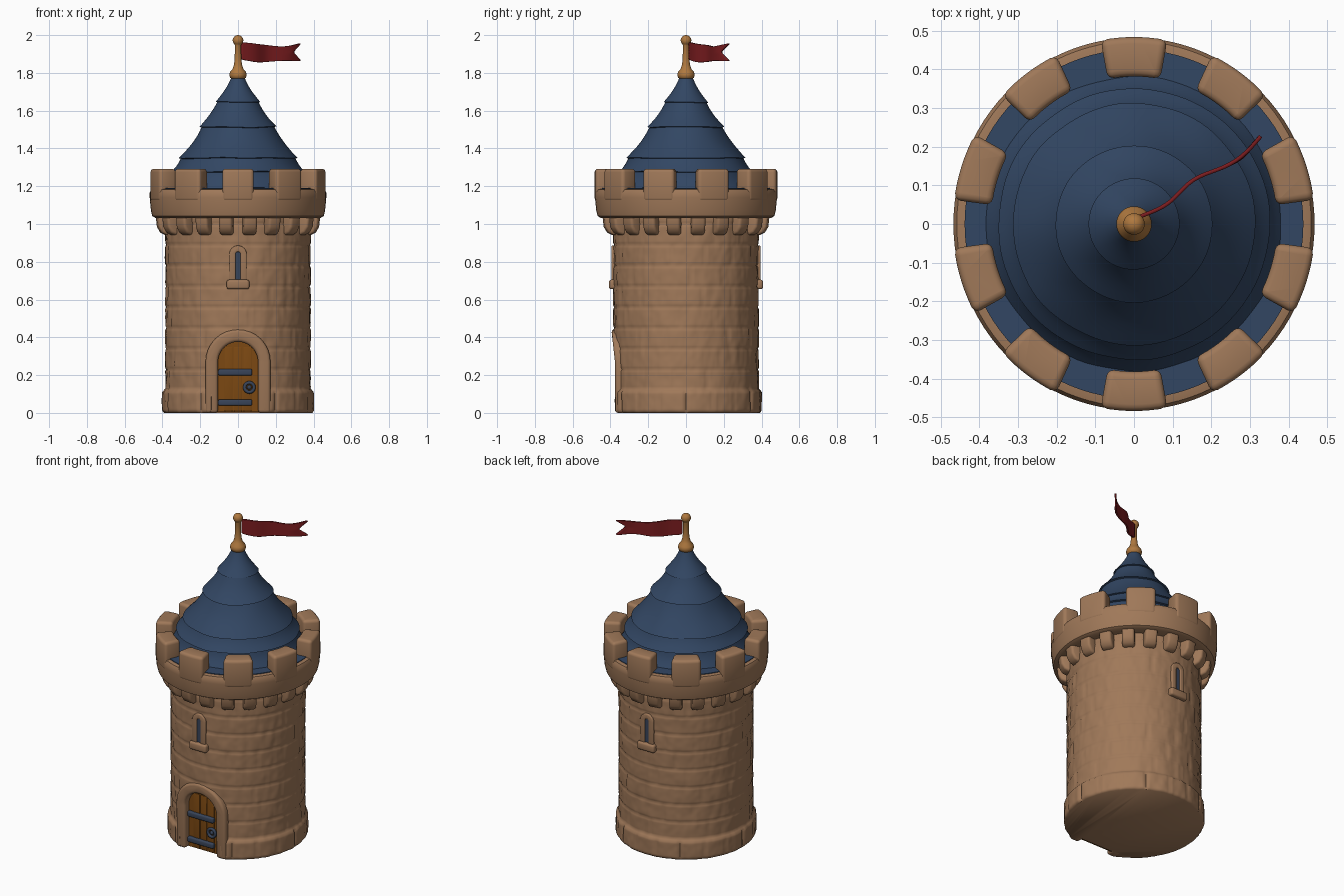
import bpy, bmesh
from math import sin, cos, pi, radians, floor, hypot, atan2
from mathutils import Vector, noise

cube = bpy.data.objects.get("Cube")
if cube:
    bpy.data.objects.remove(cube)


def material(name, r, g, b):
    m = bpy.data.materials.new(name)
    m.use_nodes = True
    m.diffuse_color = (r, g, b, 1)
    m.node_tree.nodes["Principled BSDF"].inputs["Base Color"].default_value = (r, g, b, 1)
    return m


STONE = material("tan stone", .35, .19, .10)
ROOF = material("slate blue", .032, .062, .125)
RED = material("flag red", .2, .012, .014)
GOLD = material("gold wood", .43, .19, .05)
WOOD = material("door brown", .2, .065, .006)
IRON = material("blue iron", .04, .058, .1)


def finish(name, bm, mat, bevel=0.0, warp=None, angle=40):
    """Turn a bmesh into a smooth object with optional rounded edges."""
    bmesh.ops.remove_doubles(bm, verts=bm.verts, dist=1e-5)
    bmesh.ops.recalc_face_normals(bm, faces=bm.faces)
    if bevel:
        sharp = [e for e in bm.edges if len(e.link_faces) == 2
                 and e.calc_face_angle() > radians(40)]
        bmesh.ops.bevel(bm, geom=sharp, offset=bevel, segments=3,
                        profile=.5, affect='EDGES', clamp_overlap=True)
    if warp:
        for v in bm.verts:
            v.co = warp(v.co)
    me = bpy.data.meshes.new(name)
    bm.to_mesh(me)
    bm.free()
    me.materials.append(mat)
    ob = bpy.data.objects.new(name, me)
    bpy.context.collection.objects.link(ob)
    bpy.ops.object.select_all(action='DESELECT')
    bpy.context.view_layer.objects.active = ob
    ob.select_set(True)
    bpy.ops.object.shade_smooth_by_angle(angle=radians(angle))
    return ob


def lathe(name, profile, mat, segs=96, warp=None, closed=False, angle=40):
    """Spin a (radius, height) profile about the z axis."""
    bm = bmesh.new()
    rows = [[bm.verts.new((r * cos(2 * pi * i / segs), r * sin(2 * pi * i / segs), z))
             for i in range(segs)] for r, z in profile]
    pairs = list(zip(rows, rows[1:]))
    if closed:
        pairs.append((rows[-1], rows[0]))
    else:
        bm.faces.new(rows[0])
        bm.faces.new(rows[-1])
    for a, b in pairs:
        for i in range(segs):
            j = (i + 1) % segs
            bm.faces.new((a[i], a[j], b[j], b[i]))
    return finish(name, bm, mat, 0, warp, angle)


def prism(name, outline, d0, d1, place, mat, bevel=0.0, warp=None):
    """Extrude a 2D outline from depth d0 to d1, placed in space by a function."""
    bm = bmesh.new()
    a, b = ([bm.verts.new(place(u, v, d)) for u, v in outline] for d in (d0, d1))
    bm.faces.new(a)
    bm.faces.new(b)
    for i in range(len(a)):
        j = (i + 1) % len(a)
        bm.faces.new((a[i], a[j], b[j], b[i]))
    return finish(name, bm, mat, bevel, warp)


def facing(u, v, d):
    return (u, -d, v)


def upright(u, v, d):
    return (u, v, d)


def arch(r, z0, zc, n=16):
    arc = [(r * cos(pi * i / n), zc + r * sin(pi * i / n)) for i in range(n + 1)]
    return [(r, z0)] + arc + [(-r, z0)]


def box(x0, x1, z0, z1):
    return [(x0, z0), (x1, z0), (x1, z1), (x0, z1)]


# Tower wall: staggered stone courses, with a recess behind the doorway
DOOR_Z = .27


def stones(co):
    z, a = co.z, atan2(co.y, co.x) / (2 * pi) + .5
    base = z < .12
    row, v = (0, z / .12) if base else (floor((z - .12) / .11) + 1, (z - .12) / .11 % 1)
    count = 18 if base else 14
    u = (a * count + row * .5 + (0 if base else .15 * sin(row * 5))) % 1
    du, dv = min(u, 1 - u) * 2.4 / count, min(v, 1 - v) * .11
    groove = max(0, 1 - min(du, dv) / .014) ** 2
    r = .401 if base else .385
    r -= groove * (.010 if base else .005)
    r += .004 * noise.noise(co * 9) + .002 * noise.noise(co * 25)
    x, y = co.x * r, co.y * r
    inside = abs(x) < .14 if z < DOOR_Z else hypot(x, z - DOOR_Z) < .14
    if y < 0 and inside:
        y = max(y, -.325)
    return Vector((x, y, z))


lathe("tower_wall", [(1, i / 100) for i in range(109)], STONE, 192, stones, angle=60)

# Doorway
prism("door_surround", arch(.172, 0, DOOR_Z) + arch(.106, 0, DOOR_Z)[::-1], .30, .374,
      facing, STONE, .016,
      lambda c: Vector((c.x, c.y - (max(0, c.z - .25) * .11 if c.y < -.34 else 0), c.z)))
prism("door", arch(.112, .005, DOOR_Z), .30, .338, facing, WOOD)
for i, x in enumerate((-.05, .0, .05)):
    prism(f"door_plank_ridge_{i}", box(x - .022, x + .022, .01, .35), .33, .342,
          facing, WOOD, .003)
for i, z in enumerate((.055, .215)):
    prism(f"door_strap_{i}", box(-.105, .075, z - .017, z + .017), .33, .358,
          facing, IRON, .008)
bpy.ops.mesh.primitive_torus_add(major_radius=.025, minor_radius=.009, major_segments=24,
                                 minor_segments=10, location=(.06, -.348, .135),
                                 rotation=(pi / 2, 0, 0))
ring = bpy.context.object
bpy.ops.mesh.primitive_uv_sphere_add(segments=16, ring_count=8, radius=.012,
                                     location=(.06, -.346, .135))
knob = bpy.context.object
for ob, name in ((ring, "door_ring"), (knob, "door_knob")):
    ob.name = name
    ob.data.materials.append(IRON)
    ob.data.shade_smooth()

# Arrow slits, front and back
for side, turn in (("front", 0), ("back", pi)):
    parts = [
        prism(side + "_slit_frame", arch(.046, .68, .84) + arch(.013, .68, .84)[::-1],
              .36, .395, facing, STONE, .006),
        prism(side + "_slit", arch(.014, .70, .84), .36, .388, facing, IRON),
        prism(side + "_slit_sill", box(-.06, .06, .655, .705), .36, .408, facing, STONE, .012)]
    for ob in parts:
        ob.rotation_euler.z = turn

# Corbels under the parapet
BRACKET = [(.36, .945), (.395, .942), (.42, .955), (.438, .985), (.446, 1.06), (.36, 1.06)]
for i in range(20):
    a = radians(9 + 18 * i)
    prism(f"corbel_{i}", BRACKET, -.036, .036,
          lambda r, z, d: ((r * cos(a) - d * sin(a)) * .985, r * sin(a) + d * cos(a), z),
          STONE, .014)


# Parapet ring, walkway and merlons, slightly narrower across x
def narrow(co):
    return Vector((co.x * .97, co.y, co.z))


lathe("parapet", [(.37, 1.035), (.45, 1.032), (.468, 1.042), (.475, 1.07), (.482, 1.14),
                  (.482, 1.165), (.473, 1.182), (.455, 1.186), (.37, 1.186)],
      STONE, 96, narrow, closed=True)
lathe("walkway", [(.30, 1.15), (.452, 1.15), (.452, 1.19), (.30, 1.192)], ROOF, 96, narrow)
for i in range(10):
    mid = radians(90 + 36 * i)
    angles = [mid + radians(10.6) * (k / 4 - 1) for k in range(9)]
    wedge = ([(.484 * cos(a), .484 * sin(a)) for a in angles]
             + [(.382 * cos(a), .382 * sin(a)) for a in reversed(angles)])
    prism(f"merlon_{i}", wedge, 1.12, 1.292, upright, STONE, .02, narrow)


# Tiered roof with lapped edges
def wavy(co):
    k = 1 + .012 * noise.noise(co * 8)
    return Vector((co.x * k, co.y * k, co.z + .006 * noise.noise(co * 6)))


tiers = [(.382, 1.19, .338, 1.285), (.352, 1.278, .298, 1.36), (.313, 1.35, .186, 1.525),
         (.203, 1.515, .104, 1.655), (.118, 1.645, .03, 1.79)]
slope = []
for r0, z0, r1, z1 in tiers:
    slope.append((r0 - .012, z0 - .004))
    for k in range(7):
        t = k / 6
        slope.append((r0 + (r1 - r0) * t - .012 * sin(pi * t) * (z1 - z0) / .17,
                      z0 + (z1 - z0) * t))
lathe("roof", slope, ROOF, 96, wavy)

# Finial and pole
ball = [(.028 * sin(radians(a)) + 1e-4, 1.972 - .028 * cos(radians(a)))
        for a in range(40, 181, 14)]
lathe("flag_pole", [(.03, 1.765), (.042, 1.775), (.046, 1.79), (.042, 1.805), (.029, 1.82),
                    (.022, 1.84), (.018, 1.87), (.016, 1.945)] + ball, GOLD, 32)

# Swallow-tailed banner: stations of x, y, top height, bottom height
stations = [(.012, .018, 1.963, 1.87), (.07, .04, 1.958, 1.862), (.105, .065, 1.952, 1.854),
            (.15, .12, 1.948, 1.858), (.22, .14, 1.938, 1.864), (.28, .17, 1.943, 1.865),
            (.335, .235, 1.96, 1.86)]
bm = bmesh.new()
ROWS = 8
grid = []
for n, (x, y, top, low) in enumerate(stations):
    last = n == len(stations) - 1
    column = []
    for k in range(ROWS + 1):
        t = k / ROWS
        cut = (1 - abs(2 * t - 1)) if last else 0
        column.append(bm.verts.new((x - .045 * cut, y - .05 * cut, low + (top - low) * t)))
    grid.append(column)
for a, b in zip(grid, grid[1:]):
    for k in range(ROWS):
        bm.faces.new((a[k], b[k], b[k + 1], a[k + 1]))
flag = finish("banner", bm, RED, angle=60)
sub = flag.modifiers.new("smooth", 'SUBSURF')
sub.levels = sub.render_levels = 2
thick = flag.modifiers.new("thickness", 'SOLIDIFY')
thick.thickness = .01
thick.offset = 0
